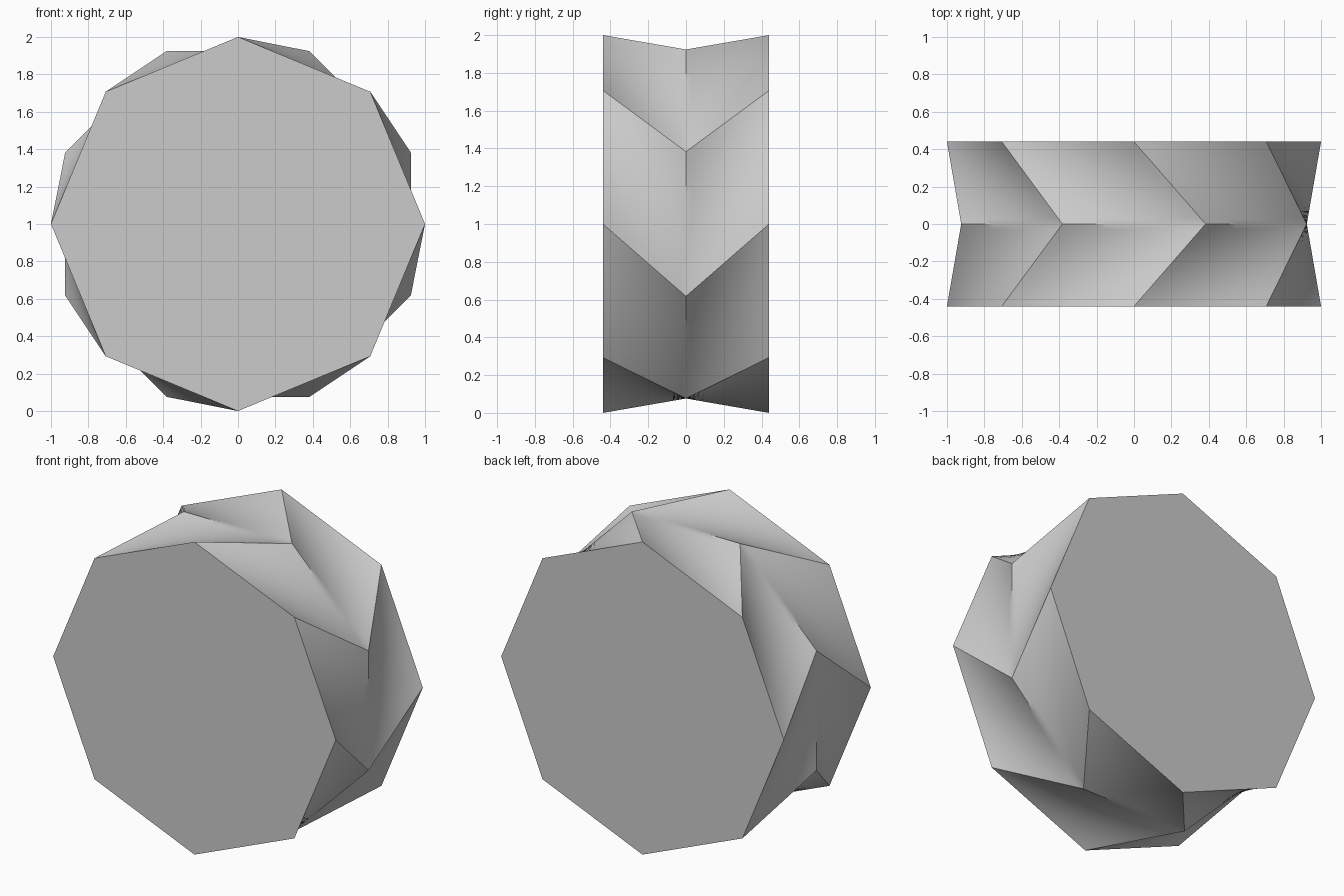
import bpy, bmesh
from math import radians, cos, sin
from mathutils import Vector

old = bpy.data.objects.get("Cube")
if old:
    bpy.data.objects.remove(old)

SIDES, HALF_DEPTH, TWIST, STEPS = 8, 0.44, radians(-22.5), 16


def octagon(y, turn):
    """Corners of a unit octagon standing upright at depth y."""
    step = radians(360 / SIDES)
    return [Vector((cos(i * step + turn), y, 1 + sin(i * step + turn)))
            for i in range(SIDES)]


front, middle, back = octagon(-HALF_DEPTH, 0), octagon(0, TWIST), octagon(HALF_DEPTH, 0)


def ring(bm, a, b, t):
    """Octagon blended between a and b, with each side divided evenly."""
    corners = [p.lerp(q, t) for p, q in zip(a, b)]
    return [bm.verts.new(corners[i].lerp(corners[(i + 1) % SIDES], k / STEPS))
            for i in range(SIDES) for k in range(STEPS)]


# Ruled skin: front octagon to turned middle octagon, then back again
bm = bmesh.new()
rings = [ring(bm, front, middle, k / STEPS) for k in range(STEPS)]
rings += [ring(bm, middle, back, k / STEPS) for k in range(STEPS + 1)]
count = SIDES * STEPS
for a, b in zip(rings, rings[1:]):
    for i in range(count):
        j = (i + 1) % count
        bm.faces.new((a[i], a[j], b[j], b[i]))

# Flat end caps
bm.faces.new(rings[0])
bm.faces.new(rings[-1])
bmesh.ops.recalc_face_normals(bm, faces=bm.faces)

mesh = bpy.data.meshes.new("herringbone_drum")
bm.to_mesh(mesh)
bm.free()
drum = bpy.data.objects.new("herringbone_drum", mesh)
bpy.context.collection.objects.link(drum)

# Plain grey
grey = bpy.data.materials.new("light_grey")
grey.use_nodes = True
colour = (0.6, 0.6, 0.6, 1)
grey.diffuse_color = colour
grey.node_tree.nodes["Principled BSDF"].inputs["Base Color"].default_value = colour
mesh.materials.append(grey)

# Smooth skin with sharp corners
bpy.ops.object.select_all(action='DESELECT')
drum.select_set(True)
bpy.context.view_layer.objects.active = drum
bpy.ops.object.shade_smooth_by_angle(angle=radians(30))
